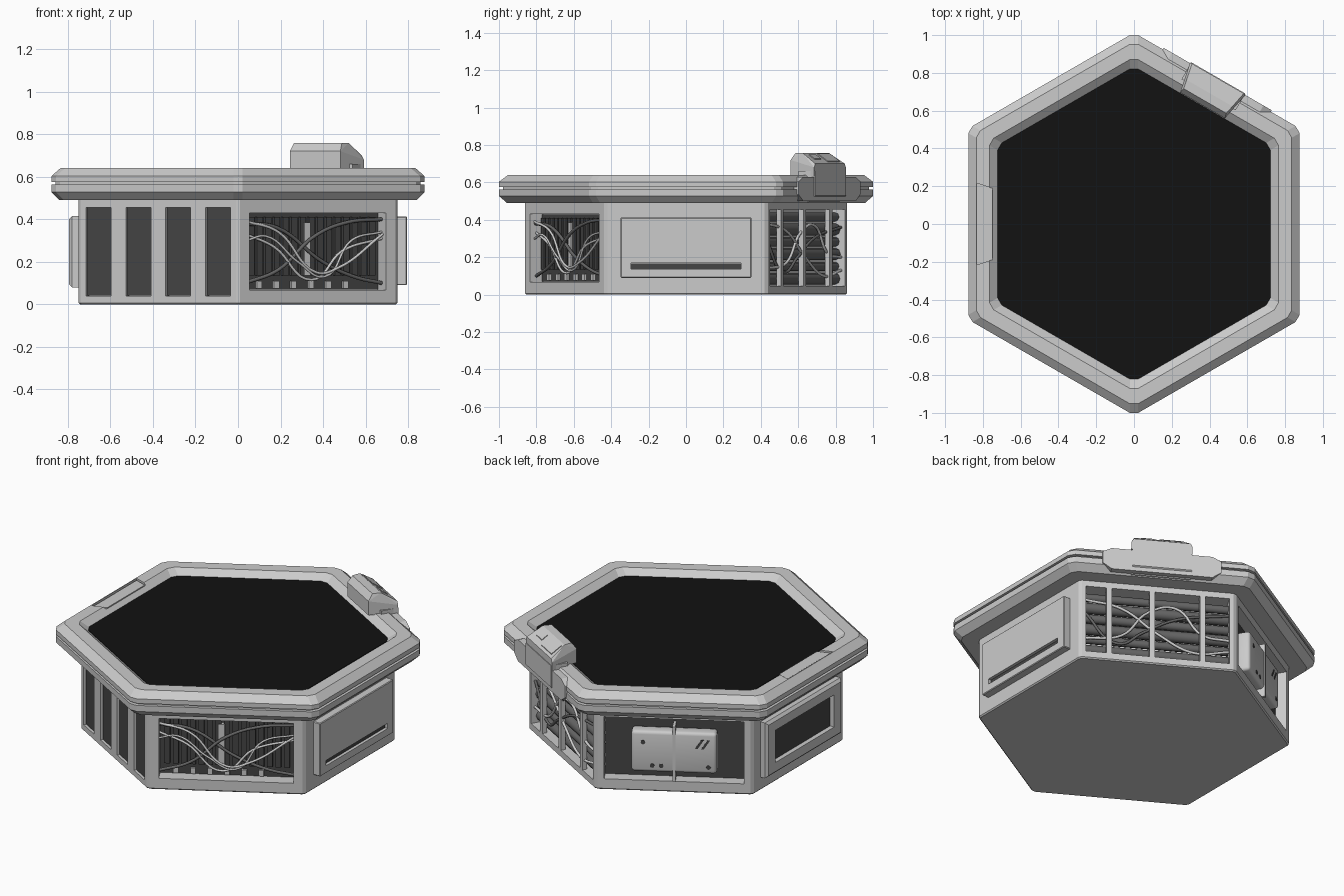
import bpy, bmesh
from math import cos, sin, radians, sqrt
from mathutils import Vector, Matrix

if "Cube" in bpy.data.objects:
    bpy.data.objects.remove(bpy.data.objects["Cube"])


def material(name, v):
    m = bpy.data.materials.new(name)
    m.diffuse_color = (v, v, v, 1)
    m.use_nodes = True
    m.node_tree.nodes["Principled BSDF"].inputs["Base Color"].default_value = m.diffuse_color
    return m


DARK, MID, BLACK = material("dark_grey", 0.06), material("mid_grey", 0.13), material("black", 0.006)


def finish(name, bm, mat=None, face=0):
    bmesh.ops.recalc_face_normals(bm, faces=bm.faces)
    bm.transform(Matrix.Rotation(radians(face), 4, 'Z'))
    me = bpy.data.meshes.new(name)
    bm.to_mesh(me)
    bm.free()
    ob = bpy.data.objects.new(name, me)
    bpy.context.collection.objects.link(ob)
    if mat:
        me.materials.append(mat)
    return ob


def hex_loop(a, z, t):
    """Hexagon of apothem a, its corners on +-y, tips cut back by t."""
    pts, R = [], a / cos(radians(30))
    for k in range(6):
        c = radians(30 + 60 * k)
        for s in (-1, 1):
            w = s * t * sqrt(3)
            r = R - t
            pts.append(Vector((r * cos(c) - w * sin(c), r * sin(c) + w * cos(c), z)))
    return pts


def hex_loft(name, profile, t, ring=False, mat=None):
    bm = bmesh.new()
    loops = [[bm.verts.new(p) for p in hex_loop(a, z, t)] for a, z in profile]
    pairs = list(zip(loops, loops[1:])) + ([(loops[-1], loops[0])] if ring else [])
    for A, B in pairs:
        for i in range(12):
            j = (i + 1) % 12
            bm.faces.new((A[i], A[j], B[j], B[i]))
    if not ring:
        bm.faces.new(loops[0])
        bm.faces.new(loops[-1])
    return finish(name, bm, mat)


def hull(name, face, pts, mat=None, bevel=0, seg=1):
    """Convex part; local x = out of the side, y = along it (viewer's right), z = up."""
    bm = bmesh.new()
    for p in pts:
        bm.verts.new(p)
    bmesh.ops.convex_hull(bm, input=bm.verts)
    bmesh.ops.dissolve_limit(bm, angle_limit=0.01, verts=bm.verts, edges=bm.edges)
    if bevel:
        bmesh.ops.bevel(bm, geom=bm.edges[:], offset=bevel, segments=seg, profile=0.5, affect='EDGES')
    return finish(name, bm, mat, face)


def box(name, face, u, n, z, mat=None, bevel=0, seg=1):
    return hull(name, face, [(a, b, c) for a in n for b in u for c in z], mat, bevel, seg)


def tube(name, face, pts, r, mat=None):
    """Round cable through points (along, out, up)."""
    cu = bpy.data.curves.new(name, 'CURVE')
    cu.dimensions = '3D'
    cu.bevel_depth, cu.bevel_resolution, cu.resolution_u, cu.use_fill_caps = r, 2, 8, True
    sp = cu.splines.new('BEZIER')
    sp.bezier_points.add(len(pts) - 1)
    rot = Matrix.Rotation(radians(face), 3, 'Z')
    for bp, (u, n, z) in zip(sp.bezier_points, pts):
        bp.co = rot @ Vector((n, u, z))
        bp.handle_left_type = bp.handle_right_type = 'AUTO'
    ob = bpy.data.objects.new(name, cu)
    bpy.context.collection.objects.link(ob)
    if mat:
        cu.materials.append(mat)
    return ob


def cut(target, cutter):
    m = target.modifiers.new("cut", 'BOOLEAN')
    m.operation, m.object, m.solver = 'DIFFERENCE', cutter, 'EXACT'
    bpy.context.view_layer.objects.active = target
    bpy.ops.object.modifier_apply(modifier=m.name)
    bpy.data.objects.remove(cutter)


RIGHT, BACK_R, BACK_L, LEFT, FRONT_L, FRONT_R = 0, 60, 120, 180, 240, 300

# Hexagonal base with recesses
base = hex_loft("base", [(0.743, 0), (0.75, 0.007), (0.75, 0.5)], 0.006)
cut(base, box("c", FRONT_R, (-0.37, 0.37), (0.67, 0.8), (0.068, 0.43)))
cut(base, box("c", BACK_L, (-0.385, 0.385), (0.68, 0.8), (0.065, 0.44)))
cut(base, box("c", BACK_R, (-0.4, 0.4), (0.65, 0.8), (0.045, 0.455)))

# Four dark slots on the front left
for i in range(4):
    c = -0.325 + i * 0.2167
    cut(base, box("c", FRONT_L, (c - 0.068, c + 0.068), (0.72, 0.8), (0.04, 0.455)))
    box(f"slot_panel_{i}", FRONT_L, (c - 0.067, c + 0.067), (0.715, 0.735), (0.041, 0.454), DARK)

# Rim with side groove, and the black table surface
rim = hex_loft("rim", [(0.70, 0.49), (0.84, 0.49), (0.877, 0.527), (0.877, 0.563), (0.858, 0.563),
                       (0.858, 0.576), (0.877, 0.576), (0.877, 0.603), (0.835, 0.64), (0.765, 0.64),
                       (0.72, 0.603), (0.70, 0.603)], 0.0127, ring=True)
hex_loft("table_surface", [(0.722, 0.585), (0.722, 0.608)], 0.0127, mat=BLACK)

# Sunken tray in the left of the rim
cut(rim, hull("c", LEFT, [(n, s * u, z) for n, u in ((0.83, 0.215), (0.737, 0.185))
                          for s in (-1, 1) for z in (0.628, 0.7)]))
hull("rim_tray", LEFT, [(n, s * u, z) for n, u in ((0.822, 0.205), (0.75, 0.18))
                        for s in (-1, 1) for z in (0.62, 0.634)])

# Raised drawer panel on the right, with slot
drawer = box("drawer_panel", RIGHT, (-0.35, 0.35), (0.74, 0.795), (0.09, 0.412), None, 0.004)
cut(drawer, box("c", RIGHT, (-0.295, 0.295), (0.77, 0.9), (0.136, 0.168)))
box("drawer_slot", RIGHT, (-0.294, 0.294), (0.765, 0.778), (0.137, 0.167), DARK)

# Raised window panel on the left
window = hull("window_panel", LEFT, [(n, s * (0.36 - d), z) for n, d in ((0.74, 0), (0.78, 0), (0.795, 0.015))
                                     for s in (-1, 1) for z in (0.08 + d, 0.415 - d)])
cut(window, box("c", LEFT, (-0.28, 0.28), (0.765, 0.9), (0.15, 0.345)))
box("window_pane", LEFT, (-0.279, 0.279), (0.76, 0.769), (0.151, 0.344), DARK)

# Front right: louvres and hanging cables
box("louvre_back", FRONT_R, (-0.369, 0.369), (0.665, 0.676), (0.07, 0.429), DARK)
for i in range(15):
    u = -0.329 + i * 0.047
    box(f"louvre_{i}", FRONT_R, (u - 0.016, u + 0.016), (0.67, 0.695), (0.135, 0.41), DARK)
    if i % 2 and i < 12:
        box(f"louvre_foot_{i}", FRONT_R, (u - 0.014, u + 0.014), (0.67, 0.69), (0.075, 0.11))
box("louvre_post", FRONT_R, (-0.045, -0.012), (0.67, 0.702), (0.135, 0.385))
front_cables = [
    ([(-0.37, 0.72, 0.39), (-0.2, 0.725, 0.34), (0, 0.735, 0.15), (0.12, 0.73, 0.17), (0.37, 0.72, 0.33)], 0.007, None),
    ([(-0.37, 0.71, 0.33), (-0.22, 0.72, 0.27), (-0.02, 0.725, 0.115), (0.15, 0.72, 0.25), (0.37, 0.71, 0.31)], 0.007, None),
    ([(-0.37, 0.72, 0.30), (-0.27, 0.73, 0.32), (-0.1, 0.735, 0.20), (0.05, 0.73, 0.13), (0.2, 0.72, 0.30), (0.37, 0.71, 0.34)], 0.006, None),
    ([(-0.37, 0.71, 0.10), (-0.2, 0.72, 0.16), (0, 0.72, 0.32), (0.18, 0.715, 0.385), (0.37, 0.71, 0.40)], 0.009, MID),
    ([(-0.37, 0.715, 0.38), (-0.2, 0.715, 0.36), (0.05, 0.71, 0.2), (0.22, 0.71, 0.13), (0.37, 0.71, 0.10)], 0.009, MID)]
for i, (p, r, m) in enumerate(front_cables):
    tube(f"front_cable_{i}", FRONT_R, p, r, m)

# Back right: stacked pipes, dividers and cables
for i, r in enumerate((0.03, 0.024, 0.033, 0.026, 0.032, 0.024)):
    tube(f"pipe_{i}", BACK_R, [(-0.4, 0.69, 0.085 + i * 0.066), (0.4, 0.69, 0.085 + i * 0.066)], r, MID)
for i, u in enumerate((-0.27, -0.03, 0.25)):
    box(f"divider_{i}", BACK_R, (u - 0.015, u + 0.015), (0.722, 0.75), (0.04, 0.46))
back_cables = [
    [(-0.4, 0.73, 0.38), (-0.2, 0.735, 0.34), (0, 0.735, 0.2), (0.2, 0.735, 0.1), (0.4, 0.725, 0.13)],
    [(-0.4, 0.725, 0.14), (-0.2, 0.735, 0.17), (-0.05, 0.735, 0.33), (0.1, 0.735, 0.37), (0.25, 0.73, 0.22), (0.4, 0.725, 0.2)],
    [(-0.4, 0.725, 0.3), (-0.22, 0.73, 0.12), (-0.08, 0.735, 0.2), (0.1, 0.73, 0.3), (0.4, 0.725, 0.36)]]
for i, p in enumerate(back_cables):
    tube(f"back_cable_{i}", BACK_R, p, 0.008, MID if i == 2 else None)

# Back left: strapped tank in a dark bay
box("bay_back", BACK_L, (-0.384, 0.384), (0.675, 0.685), (0.067, 0.438), DARK)
box("tank", BACK_L, (-0.235, 0.235), (0.68, 0.76), (0.12, 0.365), None, 0.018, 3)
bpy.context.view_layer.objects.active = bpy.data.objects["tank"]
bpy.data.objects["tank"].select_set(True)
bpy.ops.object.shade_smooth_by_angle(angle=radians(35))
box("tank_strap", BACK_L, (-0.008, 0.008), (0.68, 0.767), (0.07, 0.40))
for i, (u, z) in enumerate(((-0.17, 0.30), (-0.12, 0.16), (-0.07, 0.16), (0.19, 0.16))):
    tube(f"tank_bolt_{i}", BACK_L, [(u, 0.75, z), (u, 0.762, z)], 0.013, DARK)
for i, u in enumerate((0.14, 0.175)):
    hull(f"tank_vent_{i}", BACK_L, [(n, u + d, z) for n in (0.75, 0.762) for d, z in
                                    ((-0.025, 0.27), (-0.01, 0.27), (0.025, 0.325), (0.01, 0.325))], DARK)

# Clamp around the rim with the control console
hull("rim_clamp", BACK_R, [(n, s * u, z) for n in (0.80, 0.886) for s in (-1, 1)
                           for u, z in ((0.33, 0.535), (0.33, 0.605), (0.28, 0.5), (0.28, 0.63))])
hull("console_mount", BACK_R, [(n, s * 0.165, z) for s in (-1, 1) for n, z in
                               ((0.79, 0.495), (0.85, 0.495), (0.893, 0.53), (0.893, 0.66), (0.79, 0.66))])
hull("console_head", BACK_R, [(n, s * u, z) for s in (-1, 1) for n, u, z in
                              ((0.725, 0.137, 0.635), (0.725, 0.137, 0.72), (0.752, 0.13, 0.758), (0.80, 0.14, 0.758),
                               (0.889, 0.158, 0.70), (0.889, 0.17, 0.68), (0.889, 0.17, 0.635))])
for name, u, n in (("console_screen", (0.0, 0.13), (0.812, 0.874)), ("console_button", (-0.105, -0.035), (0.82, 0.855))):
    hull(name, BACK_R, [(a, b, 0.758 - (a - 0.80) * 0.652 + d) for a in n for b in u for d in (-0.01, 0.005)])
